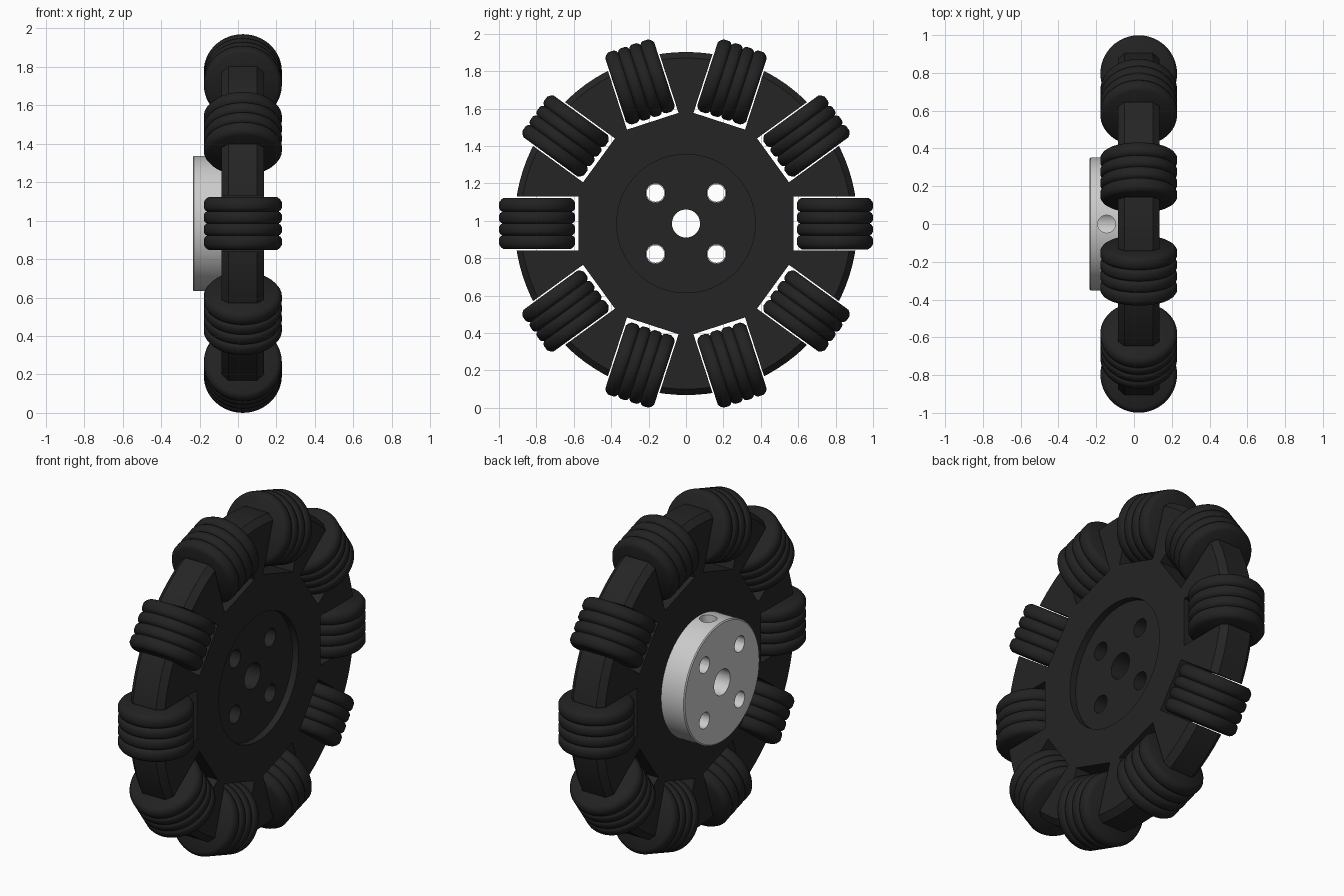
import bpy, bmesh, math
from mathutils import Matrix

if "Cube" in bpy.data.objects:
    bpy.data.objects.remove(bpy.data.objects["Cube"])

CZ = 0.985          # wheel axis height
CX = 0.025          # middle plane of the wheel
COUNT = 10          # rollers around the rim


def material(name, rgb):
    m = bpy.data.materials.new(name)
    m.diffuse_color = (*rgb, 1)
    m.use_nodes = True
    m.node_tree.nodes["Principled BSDF"].inputs["Base Color"].default_value = m.diffuse_color
    return m


BODY = material("wheel black", (0.018, 0.018, 0.018))
RUBBER = material("rubber black", (0.016, 0.016, 0.016))
METAL = material("light metal", (0.6, 0.6, 0.6))


def lathe(bm, profile, segs, mat=Matrix(), closed=False):
    """Turn (x, radius) points round the x axis."""
    rings = []
    for i in range(segs):
        a = 2 * math.pi * i / segs
        rings.append([bm.verts.new(mat @ Matrix.Rotation(a, 4, 'X') @ Matrix.Translation((x, r, 0)).to_translation())
                      for x, r in profile])
    n = len(profile)
    for i in range(segs):
        a, b = rings[i], rings[(i + 1) % segs]
        for j in range(n if closed else n - 1):
            k = (j + 1) % n
            bm.faces.new((a[j], a[k], b[k], b[j]))
    bmesh.ops.remove_doubles(bm, verts=bm.verts[:], dist=1e-6)
    bmesh.ops.recalc_face_normals(bm, faces=bm.faces[:])


def rod(bm, x0, x1, r, segs, mat=Matrix()):
    lathe(bm, [(x0, 0), (x0, r), (x1, r), (x1, 0)], segs, mat)


def add_object(name, bm, mat=None):
    mesh = bpy.data.meshes.new(name)
    bm.to_mesh(mesh)
    bm.free()
    ob = bpy.data.objects.new(name, mesh)
    bpy.context.collection.objects.link(ob)
    if mat:
        mesh.materials.append(mat)
    return ob


def cut(ob, cutter):
    mod = ob.modifiers.new("cut", 'BOOLEAN')
    mod.object, mod.operation, mod.solver = cutter, 'DIFFERENCE', 'EXACT'
    deps = bpy.context.evaluated_depsgraph_get()
    mesh = bpy.data.meshes.new_from_object(ob.evaluated_get(deps))
    ob.modifiers.clear()
    ob.data = mesh
    bpy.data.objects.remove(cutter)


def smooth(ob, angle=30):
    bpy.ops.object.select_all(action='DESELECT')
    ob.select_set(True)
    bpy.context.view_layer.objects.active = ob
    bpy.ops.object.shade_smooth_by_angle(angle=math.radians(angle))


def bolt_holes(bm, r):
    for sy in (-1, 1):
        for sz in (-1, 1):
            rod(bm, -0.5, 0.5, r, 24, Matrix.Translation((0, 0.163 * sy, 0.163 * sz)))


# Wheel body: chamfered disc with a shallow round recess and a bore
bm = bmesh.new()
lathe(bm, [(-0.085, 0.075), (-0.085, 0.885), (-0.05, 0.917), (0.10, 0.917),
           (0.135, 0.885), (0.135, 0.37), (0.095, 0.37), (0.095, 0.075)], 100, closed=True)
body = add_object("wheel_body", bm, BODY)

# Roller pockets and bolt holes
bm = bmesh.new()
for i in range(COUNT):
    m = (Matrix.Rotation(2 * math.pi * i / COUNT, 4, 'X') @ Matrix.Translation((CX, 0.875, 0))
         @ Matrix.Diagonal((0.6, 0.6, 0.29, 1)))
    bmesh.ops.create_cube(bm, size=1, matrix=m)
bolt_holes(bm, 0.052)
cut(body, add_object("pocket_cutter", bm))
body.location.z = CZ
smooth(body)

# Metal mounting hub with a set screw hole on top
bm = bmesh.new()
lathe(bm, [(-0.235, 0.075), (-0.235, 0.345), (-0.23, 0.352), (-0.085, 0.352), (-0.085, 0.075)],
      80, closed=True)
hub = add_object("mounting_hub", bm, METAL)
bm = bmesh.new()
bolt_holes(bm, 0.047)
rod(bm, 0.03, 0.6, 0.047, 24, Matrix.Translation((-0.145, 0, 0)) @ Matrix.Rotation(-math.pi / 2, 4, 'Y'))
cut(hub, add_object("hub_cutter", bm))
hub.location.z = CZ
smooth(hub)

# Ribbed rollers, axles tangent to the rim
half = [(0.1375, 0.0), (0.1375, 0.178), (0.128, 0.192), (0.112, 0.203), (0.082, 0.203),
        (0.070, 0.197), (0.063, 0.186), (0.056, 0.197), (0.045, 0.203),
        (0.018, 0.203), (0.007, 0.197)]
profile = half + [(0, 0.186)] + [(-x, r) for x, r in reversed(half)]
bm = bmesh.new()
lathe(bm, profile, 64)
first = add_object("roller_1", bm, RUBBER)
smooth(first, 35)
for i in range(COUNT):
    ob = first
    if i:
        ob = bpy.data.objects.new(f"roller_{i + 1}", first.data)
        bpy.context.collection.objects.link(ob)
    ob.matrix_world = (Matrix.Translation((0, 0, CZ)) @ Matrix.Rotation(2 * math.pi * i / COUNT, 4, 'X')
                       @ Matrix.Translation((CX, 0.796, 0)) @ Matrix.Rotation(math.pi / 2, 4, 'Y'))
